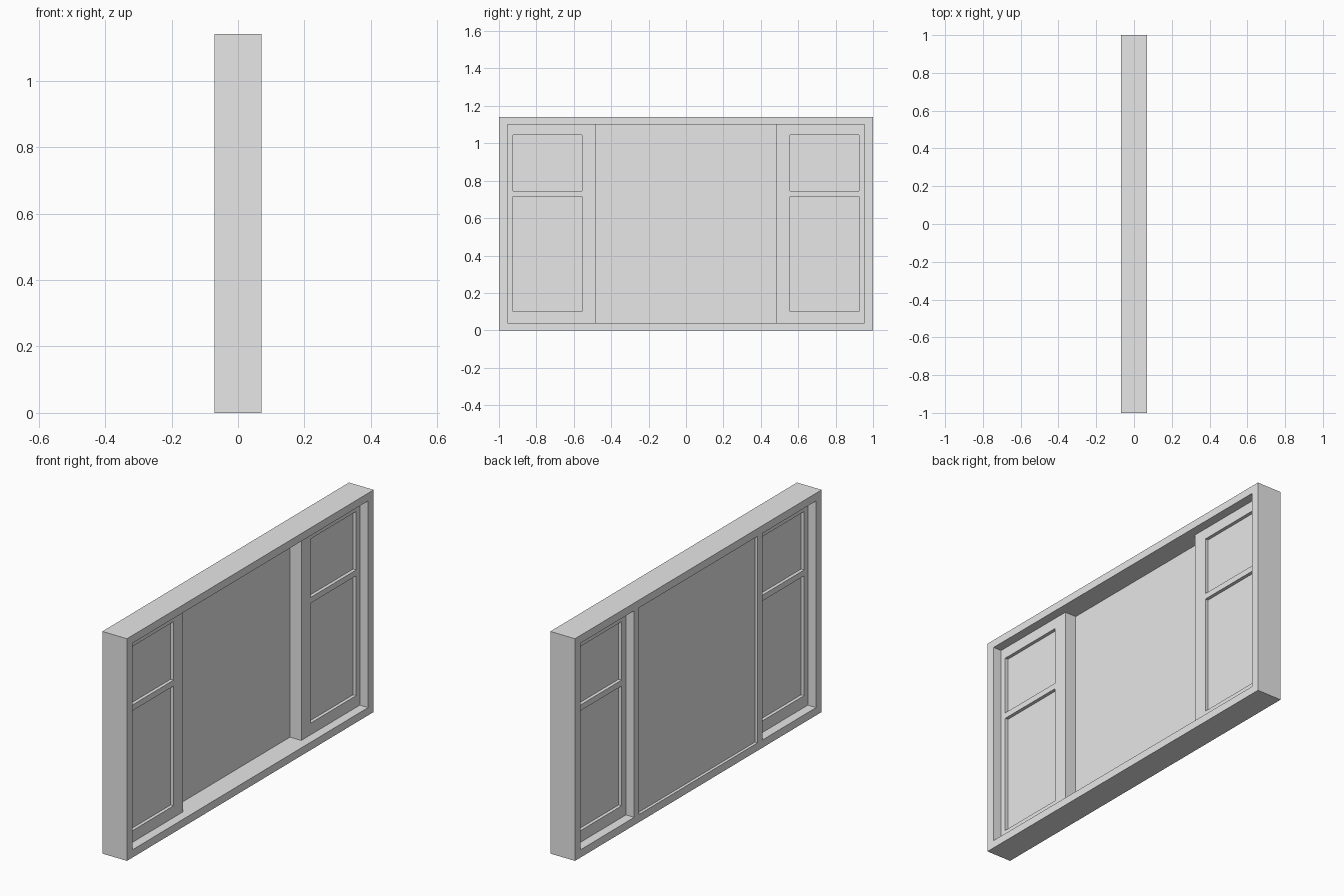
import bpy
import bmesh
from mathutils import Vector

cube = bpy.data.objects.get("Cube")
if cube:
    bpy.data.objects.remove(cube, do_unlink=True)

# One plain grey for the whole window
GREY = (0.8, 0.8, 0.8, 1.0)
grey = bpy.data.materials.new("plain_grey")
grey.use_nodes = True
grey.diffuse_color = GREY
grey.node_tree.nodes["Principled BSDF"].inputs["Base Color"].default_value = GREY


def panel(name, back, front, ys, zs, openings=()):
    """Slab between two x depths, cut on a grid, with the named (column, row) cells left open."""
    bm = bmesh.new()
    grid = [[bm.verts.new((back, y, z)) for z in zs] for y in ys]
    for i in range(len(ys) - 1):
        for j in range(len(zs) - 1):
            if (i, j) not in openings:
                bm.faces.new((grid[i][j], grid[i + 1][j],
                              grid[i + 1][j + 1], grid[i][j + 1]))
    made = bmesh.ops.extrude_face_region(bm, geom=bm.faces[:], use_keep_orig=True)
    moved = [v for v in made["geom"] if isinstance(v, bmesh.types.BMVert)]
    bmesh.ops.translate(bm, verts=moved, vec=Vector((front - back, 0, 0)))
    # Drop interior faces on the seams, then merge coplanar cells
    bmesh.ops.recalc_face_normals(bm, faces=bm.faces[:])
    bmesh.ops.dissolve_limit(bm, angle_limit=0.01, verts=bm.verts[:], edges=bm.edges[:])
    mesh = bpy.data.meshes.new(name)
    bm.to_mesh(mesh)
    bm.free()
    mesh.materials.append(grey)
    obj = bpy.data.objects.new(name, mesh)
    bpy.context.collection.objects.link(obj)
    return obj


DEPTH = 0.07            # half depth of the outer frame
SASH = 0.023            # half depth of the side sashes
GLASS = 0.006           # half thickness of the side panes
JAMB, POST = 0.955, 0.48
SILL, HEAD, TOP = 0.04, 1.10, 1.14

# Outer frame
panel("outer_frame", -DEPTH, DEPTH, (-1, -JAMB, JAMB, 1), (0, SILL, HEAD, TOP), {(1, 1)})

# Large fixed pane in the middle, set near the back
panel("centre_pane", -0.055, -0.041, (-POST, POST), (SILL, HEAD))

# Side sashes, their panes and the posts beside the fixed pane
sash_rows = (SILL, 0.10, 0.715, 0.745, 1.045, HEAD)
for side, s in (("left", 1), ("right", -1)):
    def span(*values):
        return sorted(s * v for v in values)

    panel(side + "_sash", -SASH, SASH, span(POST, 0.555, 0.925, JAMB), sash_rows,
          {(1, 1), (1, 3)})
    panel(side + "_post", -DEPTH, -SASH, span(POST, 0.52), (SILL, HEAD))
    for label, row in (("lower", 1), ("upper", 3)):
        panel(f"{side}_{label}_pane", -GLASS, GLASS, span(0.555, 0.925),
              sash_rows[row:row + 2])
